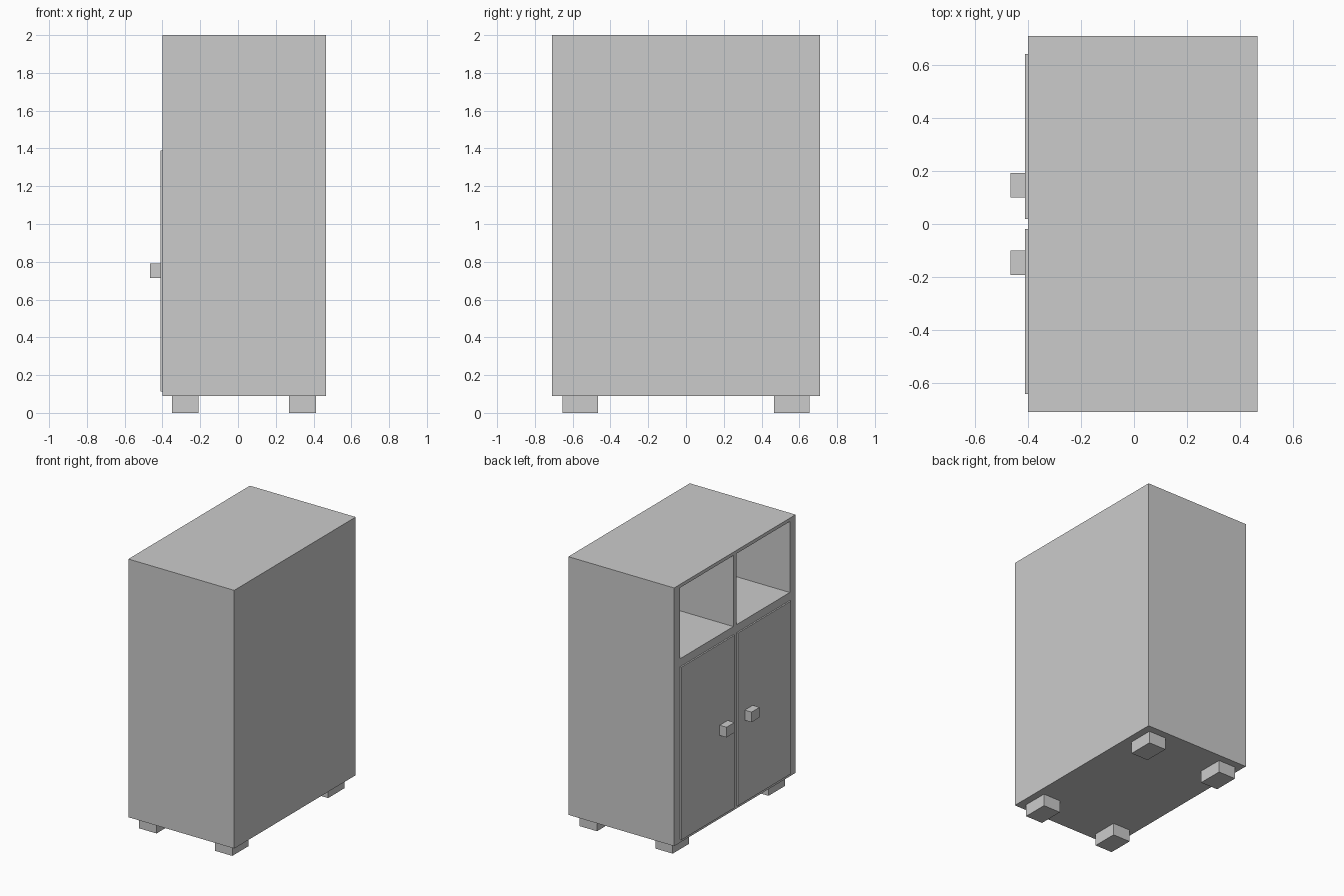
import bpy
import bmesh
from mathutils import Vector

if "Cube" in bpy.data.objects:
    bpy.data.objects.remove(bpy.data.objects["Cube"])


def box(name, lo, hi, mirror=(False, False), origin=(0, 0, 0)):
    """Box between two world corners, optionally mirrored about its origin in x / y."""
    lo, hi, origin = Vector(lo), Vector(hi), Vector(origin)
    bm = bmesh.new()
    bmesh.ops.create_cube(bm, size=1)
    bmesh.ops.scale(bm, vec=hi - lo, verts=bm.verts)
    bmesh.ops.translate(bm, vec=(lo + hi) / 2 - origin, verts=bm.verts)
    mesh = bpy.data.meshes.new(name)
    bm.to_mesh(mesh)
    bm.free()
    obj = bpy.data.objects.new(name, mesh)
    obj.location = origin
    bpy.context.collection.objects.link(obj)
    if any(mirror):
        mod = obj.modifiers.new("Mirror", 'MIRROR')
        mod.use_axis = (mirror[0], mirror[1], False)
        mod.use_mirror_merge = False
    return obj


FRONT, BACK = -0.40, 0.466      # the doors look along -x
PAIR = (False, True)

# Cabinet body
body = box("cabinet_body", (FRONT, -0.71, 0.09), (BACK, 0.71, 2.0))

# Two open compartments either side of the thin divider
cutter = box("compartment_cutter", (FRONT - 0.1, 0.018, 1.45), (0.425, 0.642, 1.975), PAIR)
cutter.hide_render = True
cutter.hide_set(True)
cutter.display_type = 'WIRE'
cut = body.modifiers.new("Compartments", 'BOOLEAN')
cut.operation = 'DIFFERENCE'
cut.solver = 'EXACT'
cut.object = cutter

# Doors, slightly proud of the frame
box("doors", (-0.411, 0.018, 0.112), (FRONT + 0.02, 0.642, 1.39), PAIR)

# Door knobs
box("door_knobs", (-0.467, 0.10, 0.715), (-0.405, 0.193, 0.79), PAIR)

# Four feet, mirrored about the body centre
box("feet", (0.27, 0.465, 0.0), (0.412, 0.655, 0.095), (True, True), (0.031, 0, 0))
